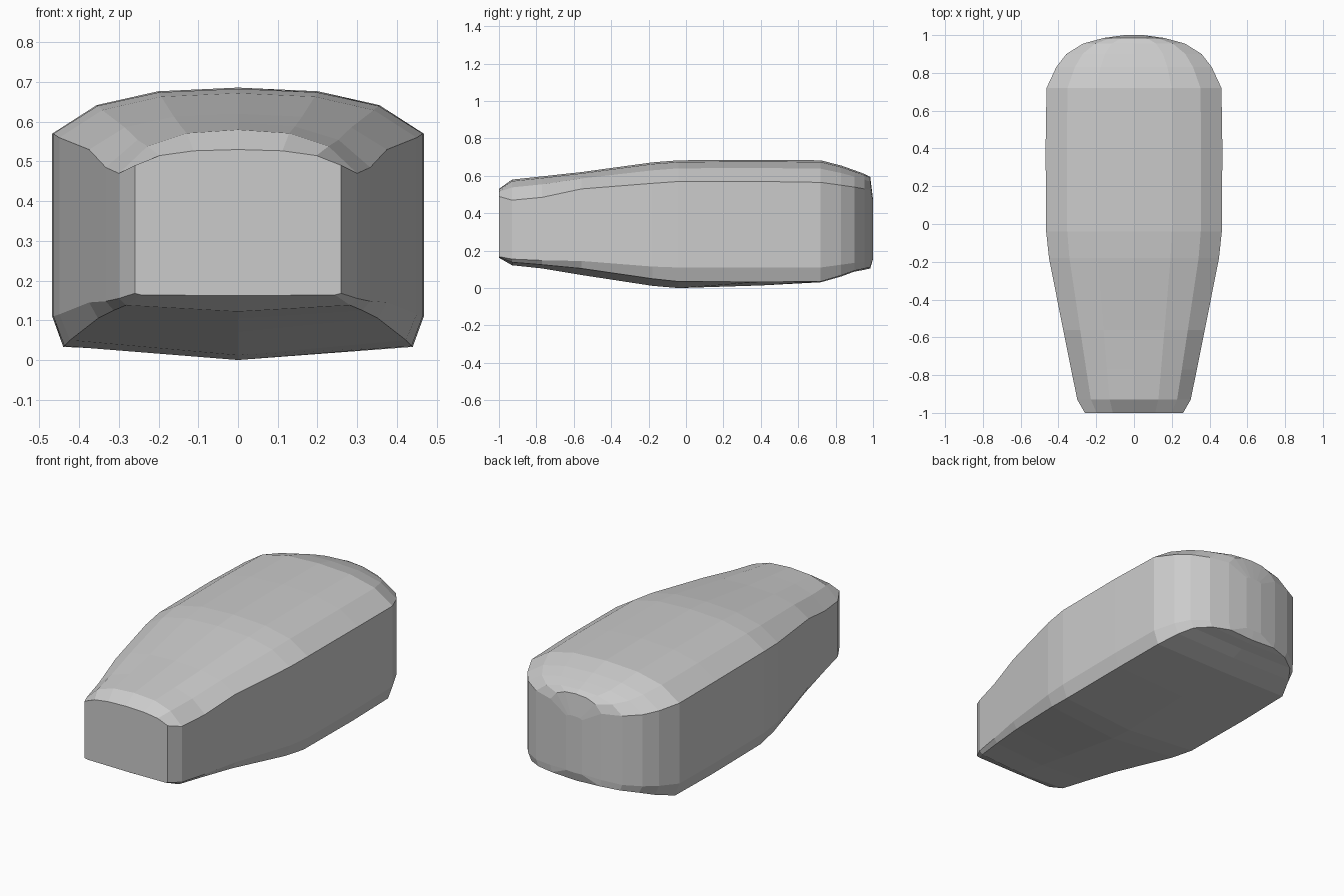
import bpy, bmesh

# Stations along the body: y, half width, then heights of
# bottom centre, bottom edge, wall foot, wall head, top centre
stations = [
    (-1.00, 0.26, 0.162, 0.164, 0.168, 0.49, 0.53),
    (-0.93, 0.30, 0.122, 0.138, 0.155, 0.47, 0.58),
    (-0.77, 0.333, 0.105, 0.125, 0.148, 0.485, 0.597),
    (-0.56, 0.375, 0.07, 0.105, 0.145, 0.53, 0.62),
    (-0.18, 0.45, 0.012, 0.05, 0.115, 0.56, 0.672),
    (-0.04, 0.465, 0.0, 0.035, 0.11, 0.57, 0.683),
    (0.40, 0.468, 0.014, 0.033, 0.11, 0.57, 0.686),
    (0.72, 0.463, 0.031, 0.035, 0.11, 0.565, 0.683),
    (0.83, 0.412, 0.062, 0.068, 0.125, 0.55, 0.655),
    (0.90, 0.358, 0.088, 0.093, 0.135, 0.54, 0.63),
    (0.955, 0.27, 0.098, 0.105, 0.14, 0.53, 0.61),
    (0.985, 0.16, 0.105, 0.112, 0.15, 0.525, 0.595),
    (1.00, 0.05, 0.155, 0.157, 0.16, 0.465, 0.475),
]


def section(y, w, zb, ze, zf, zh, zt):
    """Closed ring: faintly keeled base, upright walls, crowned top."""
    rise = zt - zh
    half = [(0.94 * w, ze), (w, zf), (w, zh),
            (0.76 * w, zh + 0.62 * rise), (0.43 * w, zh + 0.92 * rise)]
    ring = [(0, zb)] + half + [(0, zt)] + [(-x, z) for x, z in reversed(half)]
    return [(x, y, z) for x, z in ring]


# Body shell lofted through the sections
bm = bmesh.new()
rings = [[bm.verts.new(p) for p in section(*s)] for s in stations]
n = len(rings[0])
for a, b in zip(rings, rings[1:]):
    for i in range(n):
        j = (i + 1) % n
        bm.faces.new((a[i], a[j], b[j], b[i]))

# Flat front and back ends
bm.faces.new(rings[0])
bm.faces.new(rings[-1])
bmesh.ops.recalc_face_normals(bm, faces=bm.faces)

mesh = bpy.data.meshes.new("body")
bm.to_mesh(mesh)
bm.free()
body = bpy.data.objects.new("body", mesh)
bpy.context.collection.objects.link(body)
